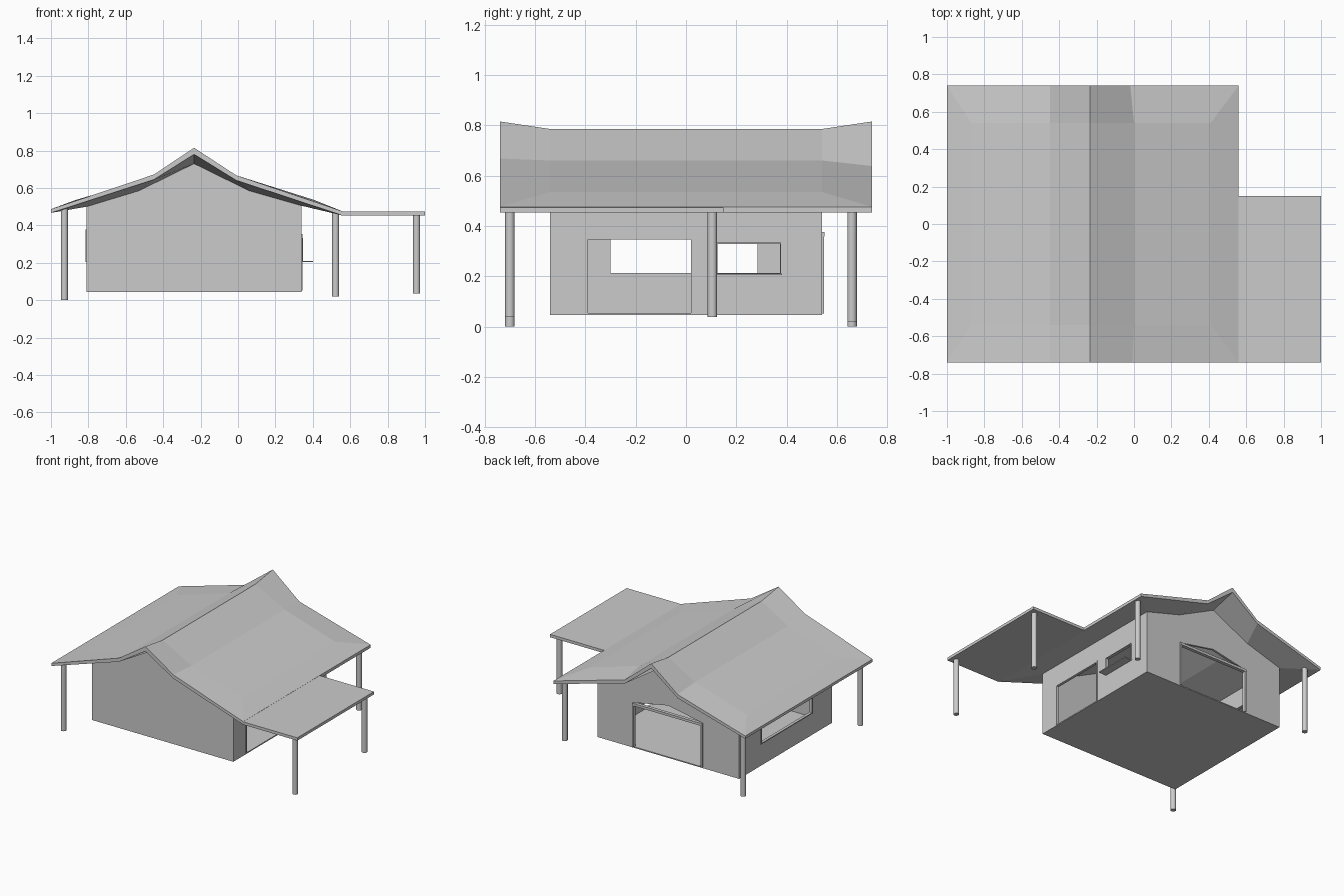
import bpy, bmesh, math

if "Cube" in bpy.data.objects:
    bpy.data.objects.remove(bpy.data.objects["Cube"])

def finish(name, bm):
    bmesh.ops.recalc_face_normals(bm, faces=bm.faces)
    me = bpy.data.meshes.new(name)
    bm.to_mesh(me)
    bm.free()
    ob = bpy.data.objects.new(name, me)
    bpy.context.collection.objects.link(ob)
    return ob

def box(name, lo, hi):
    bm = bmesh.new()
    bmesh.ops.create_cube(bm, size=1)
    for v in bm.verts:
        v.co = [(a + b) / 2 + c * (b - a) for a, b, c in zip(lo, hi, v.co)]
    return finish(name, bm)

def prism(name, pts, y0, y1):
    # extrude an x-z outline along y
    bm = bmesh.new()
    a = [bm.verts.new((x, y0, z)) for x, z in pts]
    b = [bm.verts.new((x, y1, z)) for x, z in pts]
    bm.faces.new(a)
    bm.faces.new(b)
    n = len(pts)
    for i in range(n):
        j = (i + 1) % n
        bm.faces.new((a[i], a[j], b[j], b[i]))
    return finish(name, bm)

def cut(ob, cutter):
    m = ob.modifiers.new("cut", 'BOOLEAN')
    m.operation = 'DIFFERENCE'
    m.solver = 'EXACT'
    m.object = cutter
    bpy.context.view_layer.objects.active = ob
    bpy.ops.object.modifier_apply(modifier=m.name)
    bpy.data.objects.remove(cutter, do_unlink=True)

# main roof: flared gable, ends rising above the middle
YO, YI, RX = 0.74, 0.54, -0.235
under = [(-0.81, 0.5), (-0.53, 0.585), (RX, 0.73), (0.06, 0.585), (0.34, 0.505)]
top_rows = [
    (-YO, [(-1, 0.487), (-0.45, 0.672), (RX, 0.815), (-0.01, 0.668), (0.56, 0.475)]),
    (-YI, [(-0.87, 0.535), (-0.45, 0.66), (RX, 0.785), (0, 0.66), (0.41, 0.535)]),
    (YI, [(-0.87, 0.535), (-0.45, 0.66), (RX, 0.785), (0, 0.66), (0.41, 0.535)]),
    (YO, [(-1, 0.487), (-0.45, 0.645), (RX, 0.815), (-0.02, 0.638), (0.56, 0.475)]),
]
drop = [0.02, 0.027, 0.035, 0.027, 0.022]
bot_rows = []
for y, row in top_rows:
    outer = abs(y) == YO
    bot_rows.append((y, [(x, z - d) for (x, z), d in zip(row, drop)] if outer else under))
bm = bmesh.new()
loops = []
for rows in (top_rows, bot_rows):
    g = [[bm.verts.new((x, y, z)) for x, z in row] for y, row in rows]
    for j in range(3):
        for i in range(4):
            bm.faces.new((g[j][i], g[j][i + 1], g[j + 1][i + 1], g[j + 1][i]))
    for i in (0, 4):
        bm.faces.new([g[j][i] for j in range(4)])
    loops.append(g[0] + g[3][::-1])
for i in range(10):
    j = (i + 1) % 10
    bm.faces.new((loops[0][i], loops[0][j], loops[1][j], loops[1][i]))
finish("main_roof", bm)

# flat side roof
box("carport_roof", (0.55, -YO, 0.453), (1.0, 0.15, 0.474))

# walls with gabled tops and closed floor
T = 0.015
house = prism("house_walls", [(-0.81, 0.045)] + under + [(0.34, 0.045)], -YI, YI)
cut(house, prism("inner_cut", [(-0.81 + T, 0.052), (-0.81 + T, 0.9), (0.34 - T, 0.9), (0.34 - T, 0.052)],
                 -YI + T, YI - T))
cut(house, box("side_door_cut", (0.3, -0.395, 0.053), (0.4, 0.025, 0.35)))
cut(house, box("side_window_cut", (0.3, 0.125, 0.212), (0.4, 0.375, 0.33)))
cut(house, box("left_window_cut", (-0.9, -0.3, 0.212), (-0.75, 0.285, 0.37)))
BX0, BX1, BZ = RX - 0.28, RX + 0.29, 0.375
cut(house, prism("back_door_cut", [(BX0, 0.053), (BX0, BZ), (RX, 0.43), (BX1, BZ), (BX1, 0.053)], 0.5, 0.6))

# frames around the openings in the side walls
def side_frame(name, x0, x1, y0, y1, z0, z1, w, sill=True):
    box(name + "_jamb_front", (x0, y0 - w, z0), (x1, y0, z1))
    box(name + "_jamb_back", (x0, y1, z0), (x1, y1 + w, z1))
    box(name + "_head", (x0, y0 - w, z1), (x1, y1 + w, z1 + w))
    if sill:
        box(name + "_base", (x0, y0 - w, z0 - w), (x1, y1 + w, z0))

side_frame("left_window", -0.816, -0.795, -0.3, 0.285, 0.212, 0.37, 0.007)
side_frame("side_window", 0.325, 0.347, 0.125, 0.373, 0.212, 0.328, 0.005)
side_frame("side_door", 0.325, 0.345, -0.39, 0.02, 0.052, 0.345, 0.01, False)
box("side_window_ledge", (0.33, 0.115, 0.204), (0.4, 0.382, 0.211))

# back door frame and transom bar under the little gable
for name, x in (("left", BX0), ("right", BX1 - 0.012)):
    box("back_door_jamb_" + name, (x, 0.525, 0.052), (x + 0.012, 0.548, BZ))
box("back_door_transom", (BX0, 0.525, BZ - 0.018), (BX1, 0.55, BZ))

# round posts: x, y, bottom, top
posts = [("left_front", -0.928, -0.7, 0.0, 0.49), ("left_back", -0.928, 0.66, 0.0, 0.49),
         ("right_back", 0.522, 0.66, 0.02, 0.472), ("carport_front", 0.955, -0.7, 0.037, 0.46),
         ("carport_back", 0.955, 0.105, 0.037, 0.46)]
for name, x, y, z0, z1 in posts:
    bpy.ops.mesh.primitive_cylinder_add(vertices=16, radius=0.019, depth=z1 - z0,
                                        location=(x, y, (z0 + z1) / 2))
    bpy.context.object.name = "post_" + name
    bpy.ops.object.shade_smooth_by_angle(angle=math.radians(40))
